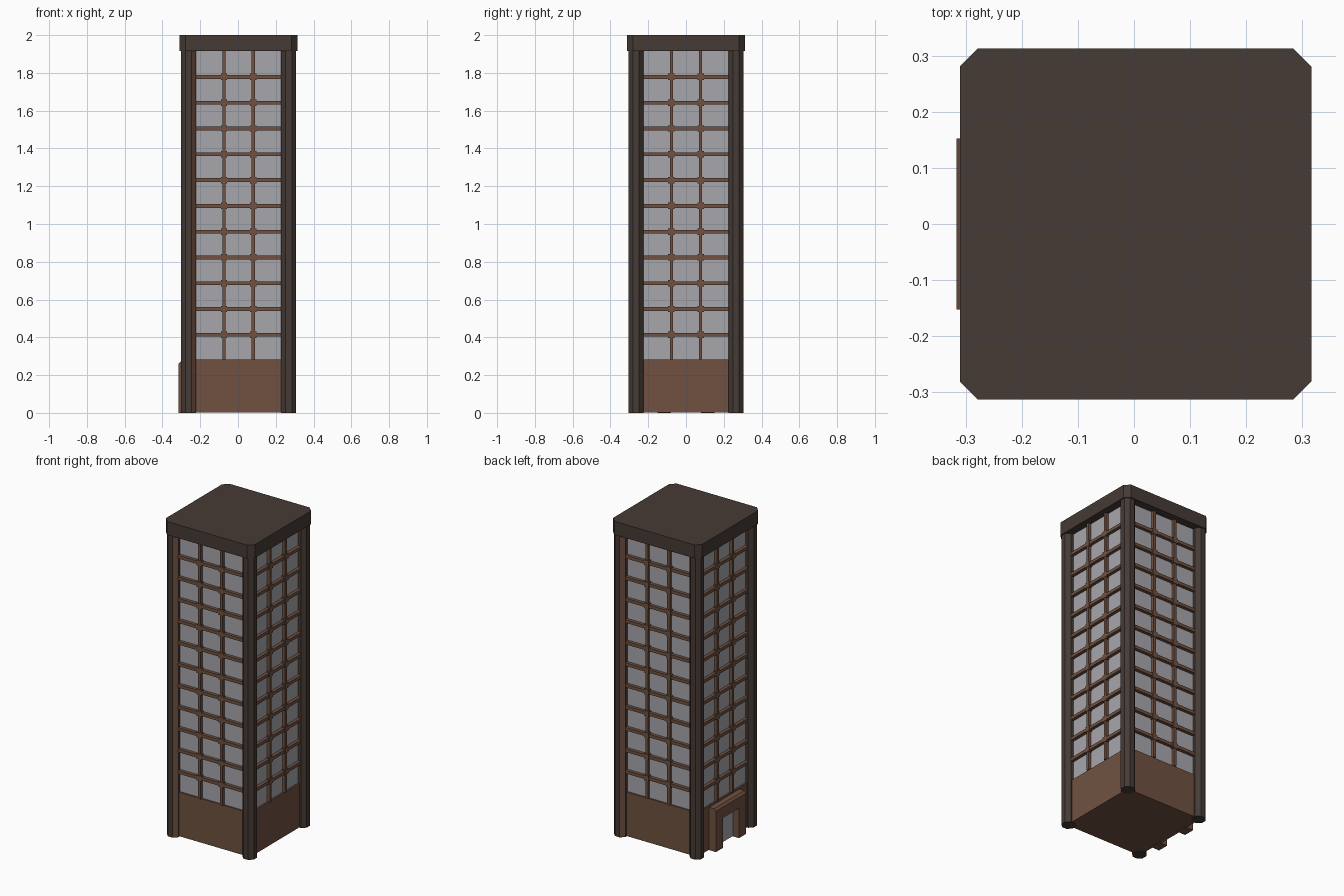
import bpy, bmesh, math
from mathutils import Matrix, Vector

if "Cube" in bpy.data.objects:
    bpy.data.objects.remove(bpy.data.objects["Cube"])

CX = 0.003                      # tower axis (the entrance sticks out on -x)
BASE_TOP, ROOF_Z, TOP = 0.282, 1.915, 2.0
WALL, GLASS, COL = 0.272, 0.262, 0.265


def material(name, rgb):
    m = bpy.data.materials.new(name)
    m.diffuse_color = (*rgb, 1)
    m.use_nodes = True
    m.node_tree.nodes["Principled BSDF"].inputs["Base Color"].default_value = m.diffuse_color
    return m


BROWN = material("brown panel", (0.162, 0.083, 0.053))
DARK = material("dark bronze", (0.061, 0.043, 0.036))
GREY = material("grey glass", (0.39, 0.38, 0.41))


def finish(name, bm, *mats):
    bmesh.ops.recalc_face_normals(bm, faces=bm.faces)
    me = bpy.data.meshes.new(name)
    bm.to_mesh(me)
    bm.free()
    for m in mats:
        me.materials.append(m)
    ob = bpy.data.objects.new(name, me)
    ob.location.x = CX
    bpy.context.collection.objects.link(ob)
    return ob


def box(bm, x0, x1, y0, y1, z0, z1, rot=0.0):
    mat = (Matrix.Rotation(rot, 4, 'Z')
           @ Matrix.Translation(((x0 + x1) / 2, (y0 + y1) / 2, (z0 + z1) / 2))
           @ Matrix.Diagonal((x1 - x0, y1 - y0, z1 - z0, 1)))
    bmesh.ops.create_cube(bm, size=1, matrix=mat)


def prism(bm, pts, vec):
    f = bm.faces.new([bm.verts.new(p) for p in pts])
    ext = bmesh.ops.extrude_face_region(bm, geom=[f], use_keep_orig=True)
    vs = [g for g in ext["geom"] if isinstance(g, bmesh.types.BMVert)]
    bmesh.ops.translate(bm, verts=vs, vec=vec)


# Base block and glass shaft
bm = bmesh.new()
box(bm, -WALL, WALL, -WALL, WALL, 0.003, BASE_TOP)
finish("base", bm, BROWN)
bm = bmesh.new()
box(bm, -GLASS, GLASS, -GLASS, GLASS, BASE_TOP, ROOF_Z)
finish("glass_shaft", bm, GREY)

# Roof slab with cut corners
bm = bmesh.new()
r, c = 0.313, 0.281
pts = [(c, -r), (r, -c), (r, c), (c, r), (-c, r), (-r, c), (-r, -c), (-c, -r)]
prism(bm, [(x, y, ROOF_Z) for x, y in pts], (0, 0, TOP - ROOF_Z))
finish("roof", bm, DARK)

# Octagonal corner columns, one inner facet brown on two opposite corners
for sx in (-1, 1):
    for sy in (-1, 1):
        bm = bmesh.new()
        rad = 0.04 / math.cos(math.pi / 8)
        ring = [(sx * COL + rad * math.cos(a), sy * COL + rad * math.sin(a), 0)
                for a in (math.pi / 8 + k * math.pi / 4 for k in range(8))]
        prism(bm, ring, (0, 0, ROOF_Z))
        bmesh.ops.recalc_face_normals(bm, faces=bm.faces)
        facet = Vector((-sx, sy, 0)).normalized()
        for f in bm.faces:
            f.material_index = int(sx == sy and f.normal.dot(facet) > 0.95)
        finish("corner_column", bm, DARK, BROWN)

# Window bars: two uprights and eleven rails per side, with square joints
bm = bmesh.new()
pitch = (ROOF_Z - 0.277) / 12
for k in range(4):
    a = k * math.pi / 2
    for x in (-0.077, 0.077):
        box(bm, x - 0.009, x + 0.009, -0.281, -GLASS, BASE_TOP, ROOF_Z, a)
    for i in range(1, 12):
        z = 0.277 + i * pitch
        box(bm, -0.235, 0.235, -0.282, -GLASS, z - 0.01, z + 0.01, a)
        for x in (-0.077, 0.077):
            box(bm, x - 0.017, x + 0.017, -0.284, -GLASS, z - 0.017, z + 0.017, a)
finish("window_bars", bm, BROWN)

# Entrance surround on the -x side: sloped lintel on two posts, glass door
bm = bmesh.new()
F = -0.319
for s in (-1, 1):
    box(bm, F, -0.26, min(s * 0.08, s * 0.152), max(s * 0.08, s * 0.152), 0, 0.19)
prism(bm, [(-0.26, -0.152, 0.19), (F, -0.152, 0.19), (F, -0.152, 0.258),
           (F + 0.012, -0.152, 0.272), (-0.26, -0.152, 0.272)], (0, 0.304, 0))
finish("entrance_surround", bm, BROWN)
bm = bmesh.new()
box(bm, -0.277, -0.27, -0.08, 0.08, 0.003, 0.19)
finish("entrance_door", bm, GREY)
